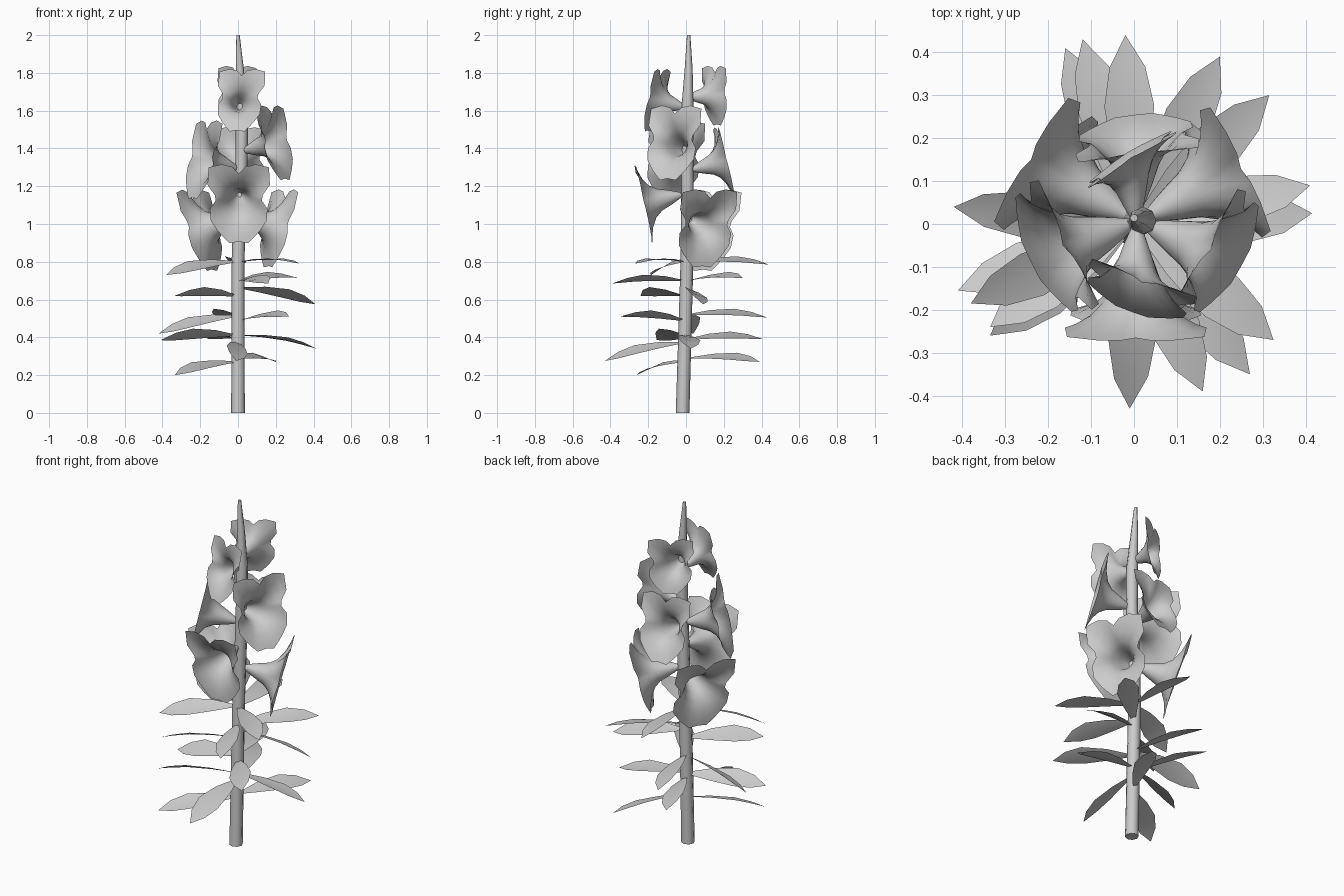
import bpy, bmesh, math
from mathutils import Vector, Matrix

cube = bpy.data.objects.get("Cube")
if cube:
    bpy.data.objects.remove(cube, do_unlink=True)

grey = bpy.data.materials.new("plain_grey")
grey.use_nodes = True
colour = (0.6, 0.6, 0.6, 1)
grey.diffuse_color = colour
grey.node_tree.nodes["Principled BSDF"].inputs["Base Color"].default_value = colour


def loft(name, rings, closed=True, cap=False, angle=60):
    """Skin a list of equal-length point rings with quads."""
    bm = bmesh.new()
    rows = [[bm.verts.new(point) for point in ring] for ring in rings]
    count = len(rows[0])
    for low, high in zip(rows, rows[1:]):
        for i in range(count if closed else count - 1):
            j = (i + 1) % count
            bm.faces.new((low[i], low[j], high[j], high[i]))
    if cap:
        bm.faces.new(list(reversed(rows[0])))
        bm.faces.new(rows[-1])
    bmesh.ops.remove_doubles(bm, verts=bm.verts, dist=0.0005)
    mesh = bpy.data.meshes.new(name)
    bm.to_mesh(mesh)
    bm.free()
    mesh.materials.append(grey)
    obj = bpy.data.objects.new(name, mesh)
    bpy.context.collection.objects.link(obj)
    bpy.ops.object.select_all(action='DESELECT')
    bpy.context.view_layer.objects.active = obj
    obj.select_set(True)
    bpy.ops.object.shade_smooth_by_angle(angle=math.radians(angle))


# Stem: slightly bent, tapering to a spike (x, y, z, radius)
stem_path = [(0, -.018, 0, .036), (0, .005, .8, .034), (.012, .008, 1.15, .033),
             (.02, .006, 1.4, .032), (.02, .008, 1.62, .032),
             (.01, .014, 1.82, .021), (0, .014, 2, .009)]
SIDES = 8


def stem_ring(x, y, z, radius):
    turns = [math.tau * i / SIDES for i in range(SIDES)]
    return [(x + radius * math.cos(a), y + radius * math.sin(a), z) for a in turns]


loft("stem", [stem_ring(*p) for p in stem_path], cap=True, angle=50)

# Leaves: (fraction along, half width, upward arch)
leaf_shape = [(0, .012, 0), (.28, .042, .012), (.6, .06, .017), (.82, .043, .01), (1, 0, 0)]


def leaf(name, x, y, tip_z, base_z, roll):
    out = Vector((x, y, 0)).normalized()
    base = out * .025 + Vector((0, 0, base_z))
    tip = Vector((x, y, tip_z))
    axis = (tip - base).normalized()
    side = Vector((-out.y, out.x, 0))
    turn = Matrix.Rotation(-roll, 3, axis)
    side, up = turn @ side, turn @ axis.cross(side)
    rows = []
    for along, half, arch in leaf_shape:
        mid = base.lerp(tip, along) + Vector((0, 0, arch))
        edge = up * half * .1          # shallow fold along the midrib
        rows.append([mid - side * half + edge, mid, mid + side * half + edge])
    loft(name, list(reversed(rows)), closed=False, angle=40)


# Whorls of three, from the top down: tip x, tip y, tip z, base z, roll
leaves = [
    (.325, -.27, .79, .80, 0), (-.38, -.185, .73, .80, .4), (-.02, .44, .785, .80, -.25),
    (.16, -.39, .685, .70, -.3), (.315, .3, .715, .70, -.25), (-.335, -.24, .62, .62, -.4),
    (.41, .09, .575, .66, .4), (.27, -.35, .51, .49, -.3), (-.12, .43, .505, .52, -.3),
    (-.42, .04, .42, .51, .5), (-.41, -.155, .385, .41, -.5), (.415, .025, .34, .41, .15),
    (-.16, .41, .39, .39, -.3), (-.01, -.43, .275, .37, .4), (.2, .39, .27, .29, -.3),
]
for i, data in enumerate(leaves):
    leaf(f"leaf_{i + 1}", *data)
leaf("lowest_leaf", -.335, -.26, .2, .27, .3)

# Flowers: half outline of the lips, from the top notch to the bottom
half_outline = [(0, .165), (.035, .2), (.09, .212), (.16, .195), (.165, .1),
                (.127, .045), (.122, .015), (.152, -.03), (.148, -.095),
                (.115, -.145), (.085, -.18), (.05, -.215), (0, -.207)]
outline = half_outline + [(-s, w) for s, w in reversed(half_outline[1:-1])]
# Along the funnel: (distance out, round radius, blend towards the lip outline)
tube_rings = [(0, .012, 0), (.03, .026, 0), (.07, .042, 0), (.12, .06, 0),
              (.157, .075, .1), (.185, .09, .35), (.202, .1, .7), (.21, .1, 1)]


def flower(name, place, facing, start, mouth_z, size, pitch):
    """Grow a funnel towards place while its lips turn to the facing angle."""
    tilt = math.radians(pitch)
    lift = Vector((0, 0, math.sin(tilt)))

    def heading(degrees):
        return Vector((math.cos(math.radians(degrees)), math.sin(math.radians(degrees)), 0))

    out, look = heading(place), heading(facing)
    travel = out * math.cos(tilt) + lift
    axis = look * math.cos(tilt) + lift
    side = Vector((-look.y, look.x, 0))
    up = axis.cross(side)
    base = out * start + Vector((.008, .006, mouth_z)) - lift * .2 * size
    rings = []
    for dist, radius, blend in tube_rings:
        ring = []
        for s, w in outline:
            length = math.hypot(s, w)
            scale = (radius * (1 - blend) + length * blend) / length
            # lips sweep back a little at their sides
            sweep = axis * -.06 * abs(s) * blend
            offset = travel * dist + sweep + side * s * scale + up * w * scale
            ring.append(base + offset * size)
        rings.append(ring)
    loft(name, rings, angle=60)


# Direction from the stem, facing angle, start, mouth height, size, pitch
flowers = {
    "top_front_flower": (-90, -110, .01, 1.655, .8, 14),
    "top_back_flower": (97, 122, 0, 1.68, .74, 3),
    "middle_right_flower": (-22, -29, .025, 1.43, .95, 13),
    "middle_left_flower": (199, 206, .015, 1.34, 1, 13),
    "middle_back_flower": (91, 97, .025, 1.33, .88, 14),
    "low_front_flower": (-91, -90, .03, 1.11, 1, -13),
    "low_right_flower": (27, 26, .025, .98, 1, -15),
    "low_left_flower": (150, 149, .025, .97, 1.05, -17),
}
for name, data in flowers.items():
    flower(name, *data)
